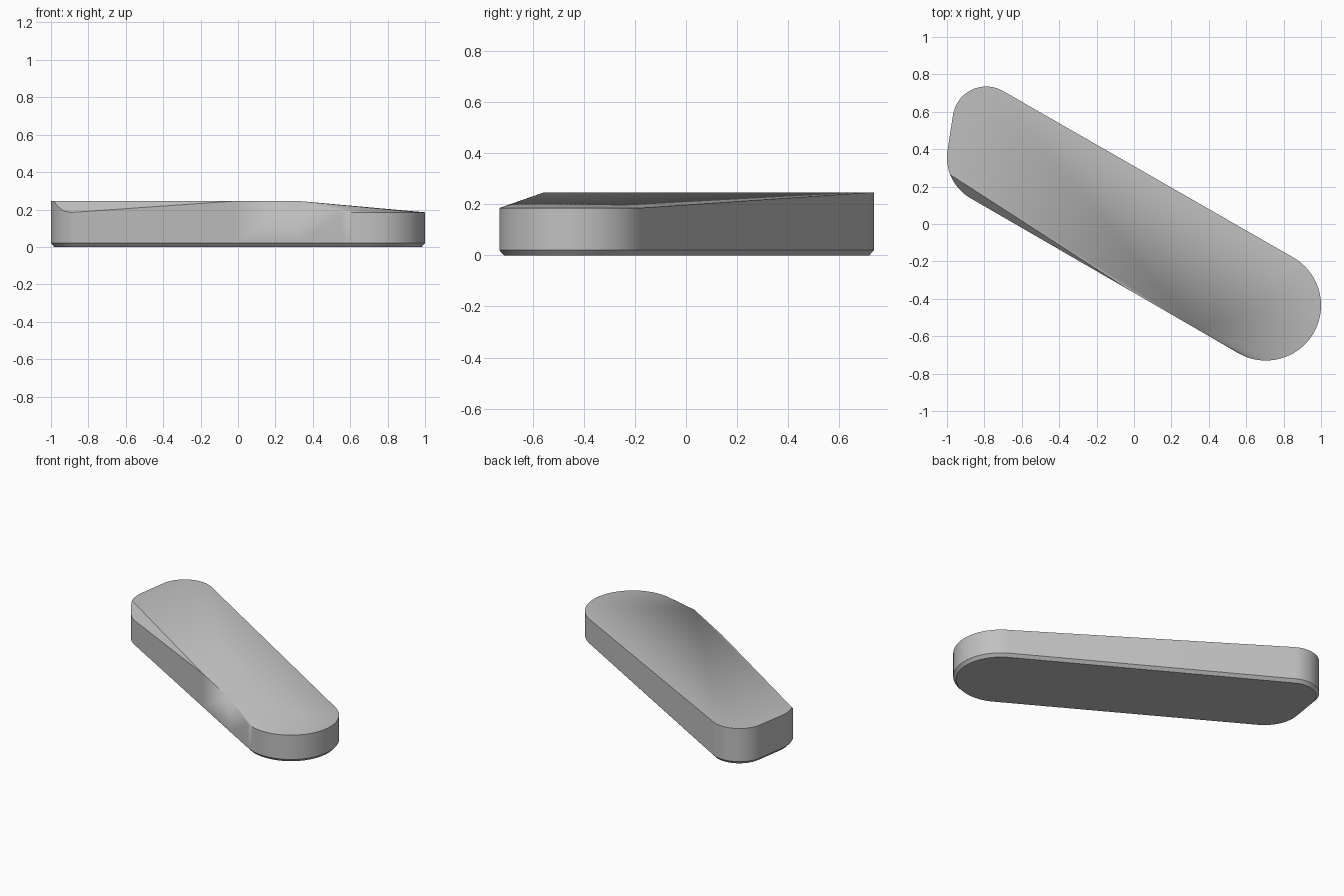
import bpy, bmesh, math
from mathutils import Vector

if "Cube" in bpy.data.objects:
    bpy.data.objects.remove(bpy.data.objects["Cube"], do_unlink=True)

TOP, LOW, CHAMFER, INSET = 0.245, 0.185, 0.02, 0.018
# Corner circles of the outline: centre and radius
NOSE = (Vector((0.705, -0.435)), 0.295)
HEEL_BACK = (Vector((-0.79, 0.555)), 0.18)
HEEL_FRONT = (Vector((-0.75, 0.355)), 0.25)


def arc(circle, start, end, steps, inset):
    centre, radius = circle
    angles = [math.radians(start + (end - start) * i / steps) for i in range(steps + 1)]
    return [centre + (radius - inset) * Vector((math.cos(a), math.sin(a))) for a in angles]


def outline(inset=0.0):
    """Counter-clockwise outline, split into its named stretches."""
    nose = arc(NOSE, -120, 60, 48, inset)
    heel = (arc(HEEL_BACK, 60, 171.3, 28, inset)
            + arc(HEEL_FRONT, 171.3, 201.4, 8, inset))
    cut = arc(HEEL_FRONT, 201.4, 240, 16, inset)[1:]
    a, b = cut[-1], nose[0]
    front = [a.lerp(b, (x - a.x) / (b.x - a.x)) for x in (-0.02, 0.33)]
    return nose, heel, cut, front


nose, heel, cut, front = outline()

# Rim height: low round the nose, and sloping off at the front heel corner
chord = front[0] - heel[-1]
outward = Vector((chord.y, -chord.x)).normalized()
depths = [(p - heel[-1]).dot(outward) for p in cut]
cut_heights = [TOP - (TOP - LOW) * d / max(depths) for d in depths]
heights = [LOW] * len(nose) + [TOP] * len(heel) + cut_heights + [TOP] * 2

bm = bmesh.new()
points = nose + heel + cut + front
rim = [bm.verts.new((p.x, p.y, z)) for p, z in zip(points, heights)]
waist = [bm.verts.new((p.x, p.y, CHAMFER)) for p in points]
base = [bm.verts.new((p.x, p.y, 0)) for p in sum(outline(INSET), [])]

# Side wall, bottom chamfer and underside
count = len(points)
for lower, upper in ((waist, rim), (base, waist)):
    for i in range(count):
        j = (i + 1) % count
        bm.faces.new((lower[i], lower[j], upper[j], upper[i]))
bm.faces.new(base[::-1])

# Top: conical nose, long sloping facet, flat deck and cut heel corner
n, h = len(nose), len(nose) + len(heel)
peak, cut_end = rim[-1], rim[-2]
for i in range(n - 1):
    bm.faces.new((peak, rim[i], rim[i + 1]))
bm.faces.new((peak, rim[n - 1], rim[n]))
bm.faces.new(rim[n:h] + [cut_end, peak])
bm.faces.new(rim[h - 1:-1])
bmesh.ops.recalc_face_normals(bm, faces=bm.faces)

mesh = bpy.data.meshes.new("shaped_bar")
bm.to_mesh(mesh)
bm.free()
bar = bpy.data.objects.new("shaped_bar", mesh)
bpy.context.collection.objects.link(bar)

grey = bpy.data.materials.new("plain_grey")
grey.use_nodes = True
colour = (0.53, 0.53, 0.53, 1)
grey.diffuse_color = colour
grey.node_tree.nodes["Principled BSDF"].inputs["Base Color"].default_value = colour
mesh.materials.append(grey)

bpy.ops.object.select_all(action="DESELECT")
bar.select_set(True)
bpy.context.view_layer.objects.active = bar
bpy.ops.object.shade_smooth_by_angle(angle=math.radians(25))
